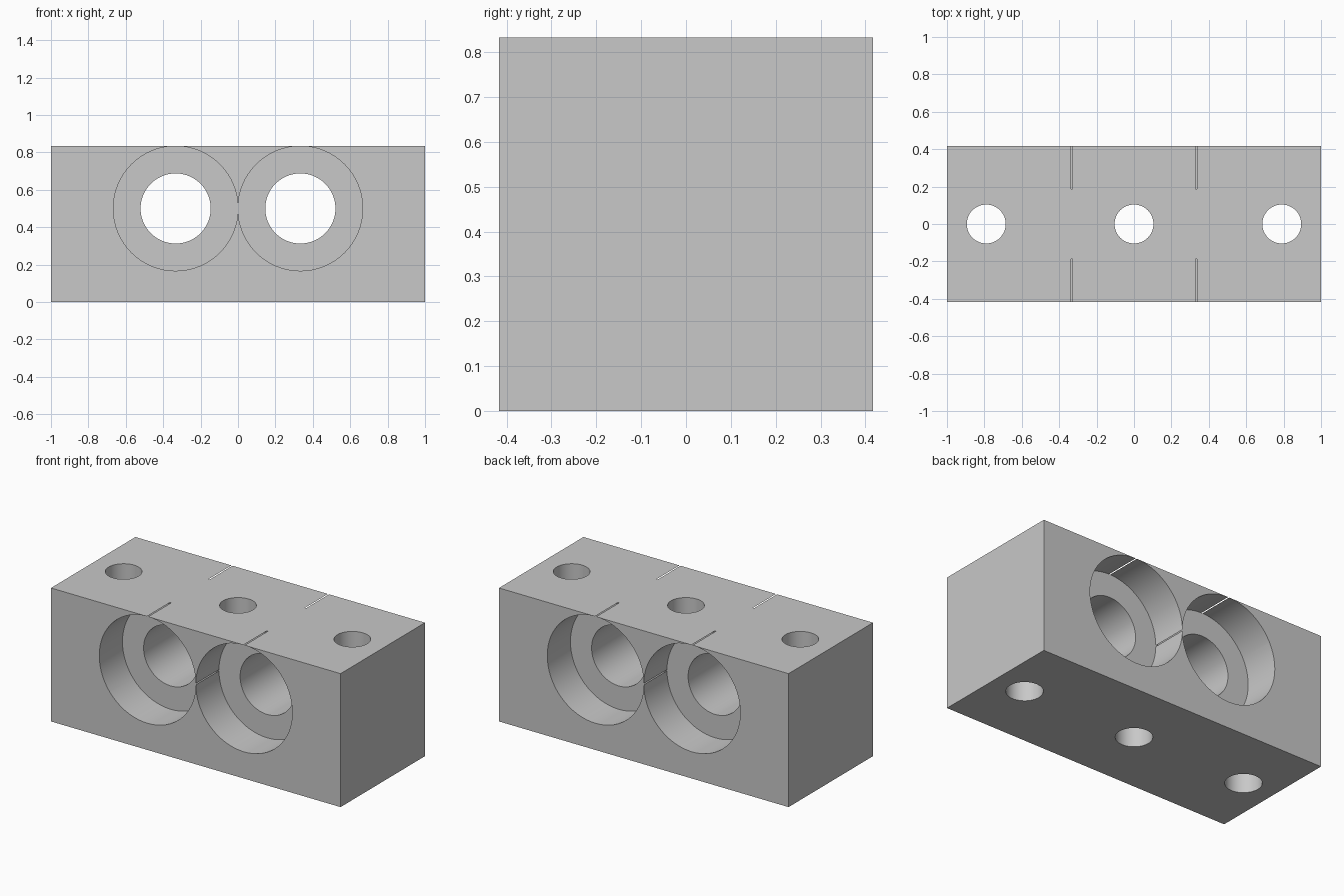
import bpy
import bmesh
import math
from mathutils import Matrix

cube = bpy.data.objects.get("Cube")
if cube:
    bpy.data.objects.remove(cube, do_unlink=True)

LENGTH, DEPTH, HEIGHT = 2.0, 0.833, 0.8333
BORE_Z = 0.5          # height of the horizontal bores
WEB = 0.1875          # half thickness of the wall between opposite pockets

grey = bpy.data.materials.new("machined grey")
grey.use_nodes = True
colour = (0.58, 0.58, 0.58, 1)
grey.diffuse_color = colour
grey.node_tree.nodes["Principled BSDF"].inputs["Base Color"].default_value = colour


def add_object(name, bm):
    mesh = bpy.data.meshes.new(name)
    bm.to_mesh(mesh)
    bm.free()
    mesh.materials.append(grey)
    obj = bpy.data.objects.new(name, mesh)
    bpy.context.collection.objects.link(obj)
    return obj


def cylinder(name, radius, length, location, along_y=False, sides=64):
    bm = bmesh.new()
    matrix = Matrix.Translation(location)
    if along_y:
        matrix = matrix @ Matrix.Rotation(math.pi / 2, 4, "X")
    bmesh.ops.create_cone(bm, cap_ends=True, segments=sides, radius1=radius,
                          radius2=radius, depth=length, matrix=matrix)
    return add_object(name, bm)


def cut(target, cutter):
    cutter.hide_render = True
    mod = target.modifiers.new("cut", "BOOLEAN")
    mod.operation = "DIFFERENCE"
    mod.solver = "EXACT"
    mod.object = cutter
    bpy.context.view_layer.objects.active = target
    bpy.ops.object.modifier_apply(modifier=mod.name)
    bpy.data.objects.remove(cutter, do_unlink=True)


# Solid block
bm = bmesh.new()
bmesh.ops.create_cube(bm, size=1, matrix=Matrix.Translation((0, 0, HEIGHT / 2))
                      @ Matrix.Diagonal((LENGTH, DEPTH, HEIGHT, 1)))
block = add_object("mounting_block", bm)

# Two horizontal bores, each with a wide pocket at front and back;
# the pockets just break through the top and into each other
for side in (-1, 1):
    x = side / 3
    cut(block, cylinder("bore_cutter", 0.1875, 2, (x, 0, BORE_Z), True))
    for end in (-1, 1):
        cut(block, cylinder("pocket_cutter", 0.3335, 1,
                            (x, end * (WEB + 0.5), BORE_Z), True))

# Three vertical screw holes
for x in (-0.79, 0, 0.79):
    cut(block, cylinder("screw_hole_cutter", 0.104, 3, (x, 0, 0.5), sides=48))

# Smooth bores with sharp rims
bpy.ops.object.select_all(action="DESELECT")
block.select_set(True)
bpy.context.view_layer.objects.active = block
bpy.ops.object.shade_smooth_by_angle(angle=math.radians(30))
